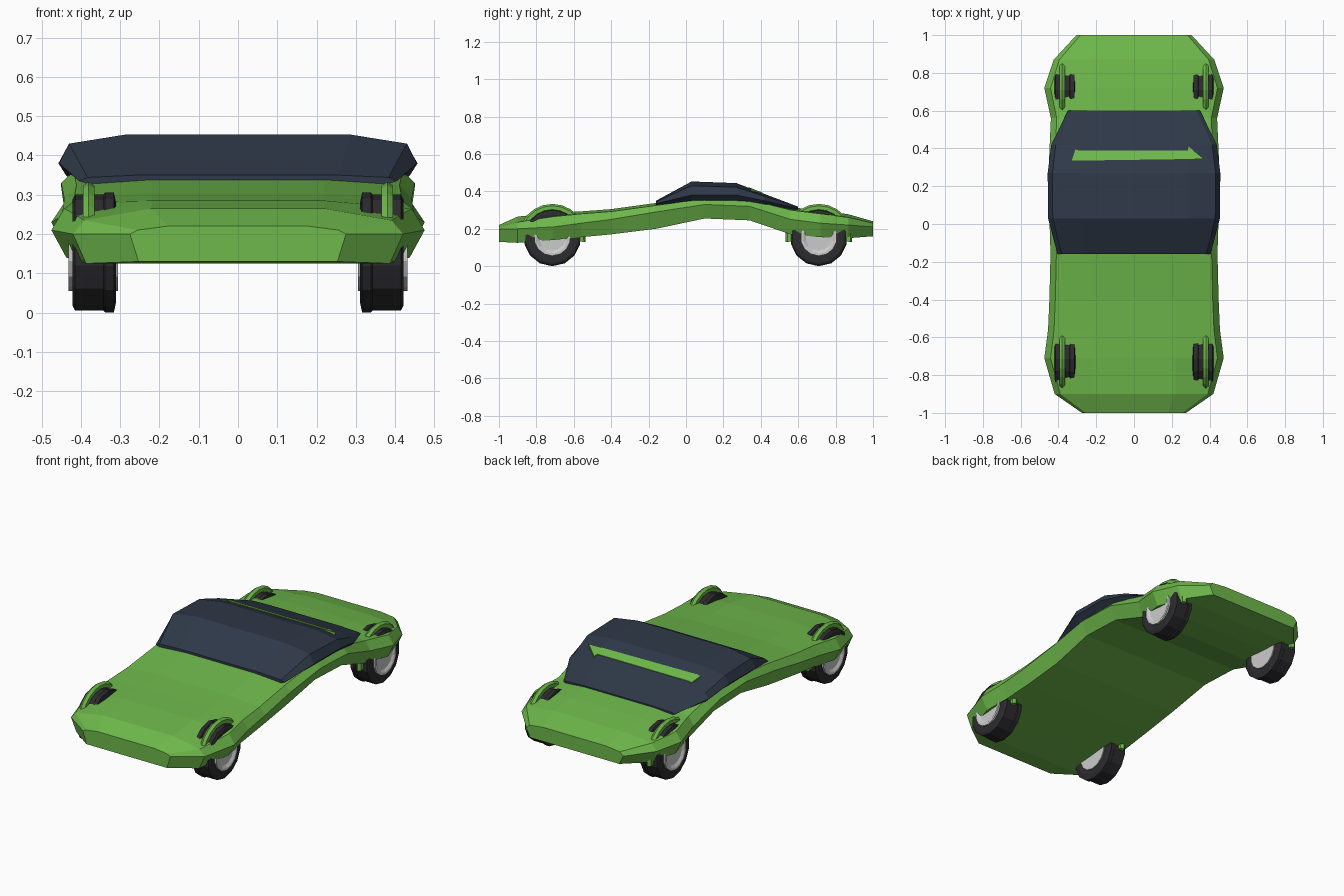
import bpy, bmesh
from math import cos, sin, pi, radians

if "Cube" in bpy.data.objects:
    bpy.data.objects.remove(bpy.data.objects["Cube"])


def material(name, rgb):
    m = bpy.data.materials.new(name)
    m.diffuse_color = (*rgb, 1)
    m.use_nodes = True
    m.node_tree.nodes["Principled BSDF"].inputs["Base Color"].default_value = m.diffuse_color
    return m


GREEN = material("green_paint", (0.156, 0.479, 0.07))
GLASS = material("dark_glass", (0.028, 0.04, 0.065))
RUBBER = material("rubber", (0.025, 0.025, 0.028))
METAL = material("wheel_metal", (0.55, 0.55, 0.58))


def make(name, bm, mat):
    bmesh.ops.recalc_face_normals(bm, faces=bm.faces)
    me = bpy.data.meshes.new(name)
    bm.to_mesh(me)
    bm.free()
    me.materials.append(mat)
    ob = bpy.data.objects.new(name, me)
    bpy.context.collection.objects.link(ob)
    return ob


def skin(name, rings, mat, closed=False):
    """Join equal-length closed rings of points into a surface."""
    bm = bmesh.new()
    vs = [[bm.verts.new(p) for p in r] for r in rings]
    n = len(vs[0])
    pairs = list(zip(vs, vs[1:])) + ([(vs[-1], vs[0])] if closed else [])
    for a, b in pairs:
        for i in range(n):
            j = (i + 1) % n
            bm.faces.new((a[i], a[j], b[j], b[i]))
    if not closed:
        bm.faces.new(vs[0])
        bm.faces.new(vs[-1])
    return make(name, bm, mat)


def section(y, *half):
    """Symmetric cross-section from (x, z) points of the right half."""
    return [(x, y, z) for x, z in half] + [(-x, y, z) for x, z in reversed(half)]


# Body: y, widest half width, then heights of bottom, side, shoulder, crown
body = [
    (-1.00, 0.275, 0.13, 0.20, 0.210, 0.220),
    (-0.90, 0.420, 0.125, 0.20, 0.235, 0.265),
    (-0.71, 0.475, 0.14, 0.21, 0.265, 0.285),
    (-0.56, 0.455, 0.155, 0.23, 0.280, 0.293),
    (-0.40, 0.448, 0.17, 0.25, 0.292, 0.305),
    (-0.16, 0.442, 0.20, 0.29, 0.325, 0.338),
    (0.10, 0.450, 0.255, 0.33, 0.360, 0.370),
    (0.34, 0.450, 0.245, 0.32, 0.355, 0.368),
    (0.56, 0.440, 0.17, 0.25, 0.300, 0.315),
    (0.72, 0.475, 0.155, 0.23, 0.280, 0.298),
    (0.87, 0.425, 0.15, 0.22, 0.260, 0.277),
    (1.00, 0.305, 0.16, 0.21, 0.230, 0.240),
]
skin("body", [section(y, (0.92 * w, b), (w, m), (0.93 * w, e), (min(0.22, 0.65 * w), t))
              for y, w, b, m, e, t in body], GREEN)

# Cabin canopy, same kind of section
cabin = [
    (-0.16, 0.405, 0.325, 0.335, 0.344, 0.350),
    (0.03, 0.455, 0.350, 0.380, 0.430, 0.453),
    (0.27, 0.457, 0.350, 0.380, 0.422, 0.444),
    (0.42, 0.438, 0.320, 0.350, 0.374, 0.386),
    (0.60, 0.350, 0.295, 0.308, 0.314, 0.318),
]
skin("cabin", [section(y, (0.93 * w, b), (w, m), (0.945 * w, e), (0.63 * w, t))
               for y, w, b, m, e, t in cabin], GLASS)

# Thin strip across the rear window, following its slope
outline = [(-0.33, 0.335), (0.37, 0.345), (0.29, 0.41), (0.285, 0.39),
           (-0.295, 0.39), (-0.31, 0.395)]
skin("rear_window_strip",
     [[(x, y, 0.552 - 0.388 * y - drop) for x, y in outline] for drop in (0, 0.025)], GREEN)


def lathe(name, profile, mat, n=14):
    """Spin (x, radius) points about the x axis."""
    rings = [[(x, r * sin(2 * pi * i / n), -r * cos(2 * pi * i / n)) for i in range(n)]
             for x, r in profile]
    return skin(name, rings, mat)


def arch(name):
    """Half-ring tube over a wheel."""
    rings = []
    for i in range(13):
        a = radians(-8 + 196 * i / 12)
        ring = []
        for k in range(6):
            t = 2 * pi * k / 6
            r = 0.16 + 0.02 * cos(t)
            ring.append((0.38 + 0.017 * sin(t), r * cos(a), r * sin(a)))
        rings.append(ring)
    return skin(name, rings, GREEN)


# Wheels with hubs and arches at the four corners
for end, y in (("front", -0.715), ("rear", 0.71)):
    for side, s in (("right", 1), ("left", -1)):
        parts = [
            lathe(f"{end}_{side}_tire", [(0.312, 0.105), (0.310, 0.125), (0.316, 0.153),
                                         (0.338, 0.153), (0.342, 0.148), (0.415, 0.148),
                                         (0.421, 0.135), (0.421, 0.105)], RUBBER),
            lathe(f"{end}_{side}_hub", [(0.306, 0.09), (0.306, 0.098), (0.431, 0.098),
                                        (0.431, 0.085), (0.422, 0.07)], METAL),
            arch(f"{end}_{side}_arch"),
        ]
        for ob in parts:
            if s < 0:
                for v in ob.data.vertices:
                    v.co.x *= -1
                ob.data.flip_normals()
            ob.location = (0, y, 0.153)
